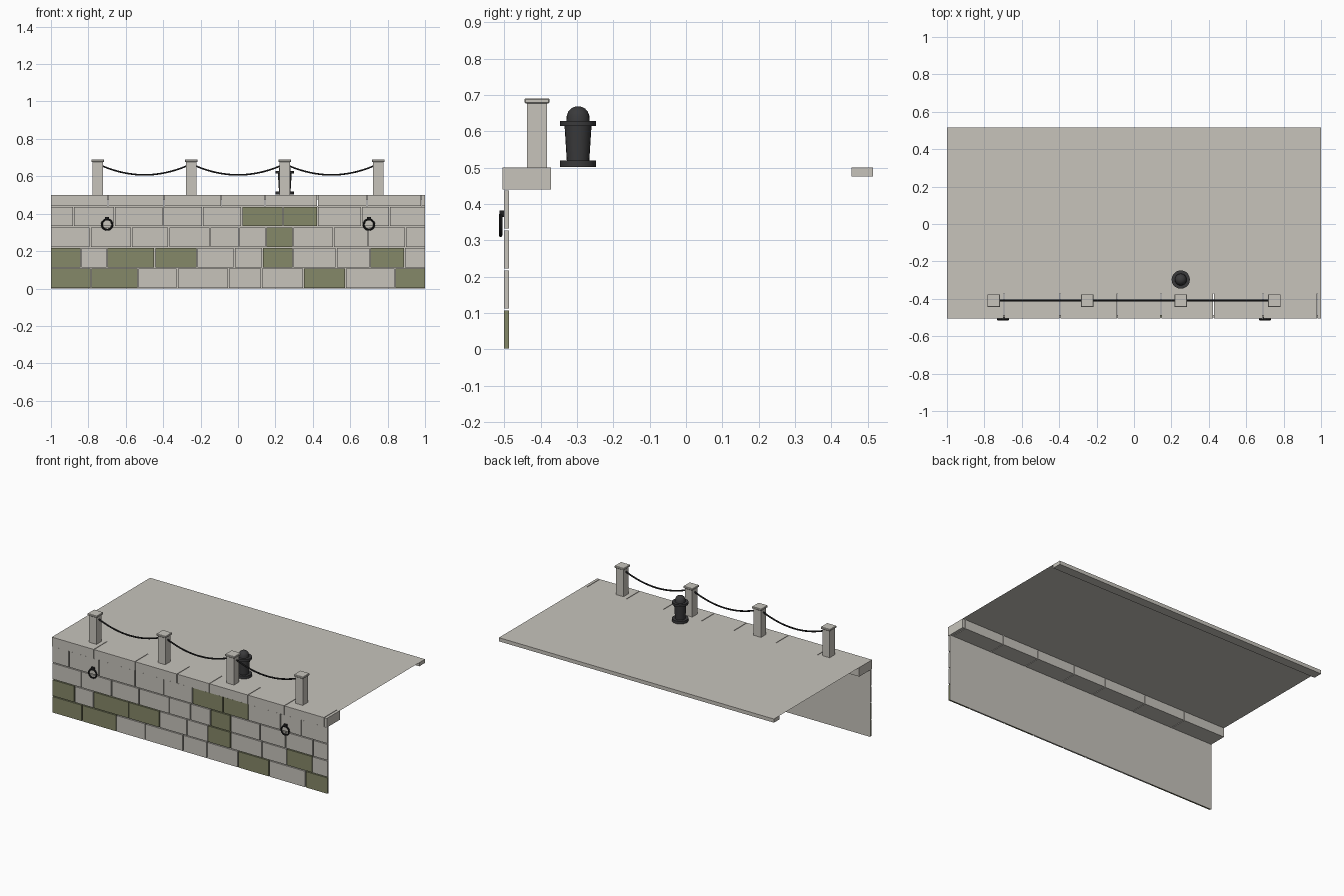
import bpy
import bmesh
from math import radians
from mathutils import Matrix, Vector

cube = bpy.data.objects.get("Cube")
if cube:
    bpy.data.objects.remove(cube, do_unlink=True)


def material(name, color):
    mat = bpy.data.materials.new(name)
    mat.use_nodes = True
    mat.diffuse_color = (*color, 1)
    mat.node_tree.nodes["Principled BSDF"].inputs["Base Color"].default_value = (*color, 1)
    return mat


stone = material("pale stone", (0.57, 0.55, 0.5))
moss = material("mossy stone", (0.235, 0.246, 0.138))
iron = material("cast iron", (0.042, 0.042, 0.044))
black = material("black chain", (0.015, 0.015, 0.016))


def finish(name, bm, mats, smooth=False):
    mesh = bpy.data.meshes.new(name)
    bmesh.ops.recalc_face_normals(bm, faces=bm.faces)
    bm.to_mesh(mesh)
    bm.free()
    for mat in mats:
        mesh.materials.append(mat)
    obj = bpy.data.objects.new(name, mesh)
    bpy.context.collection.objects.link(obj)
    if smooth:
        bpy.ops.object.select_all(action="DESELECT")
        obj.select_set(True)
        bpy.context.view_layer.objects.active = obj
        bpy.ops.object.shade_smooth_by_angle(angle=radians(35))
    return obj


def add_box(bm, low, high, slot=0):
    low, high = Vector(low), Vector(high)
    place = Matrix.Translation((low + high) / 2) @ Matrix.Diagonal((*(high - low), 1))
    verts = bmesh.ops.create_cube(bm, size=1, matrix=place)["verts"]
    for face in {f for v in verts for f in v.link_faces}:
        face.material_index = slot
    return verts


def add_sheet(name, corners):
    bm = bmesh.new()
    bm.faces.new([bm.verts.new(c) for c in corners])
    return finish(name, bm, [stone])


def lathe(name, profile, center, mat, sides=16):
    bm = bmesh.new()
    points = [bm.verts.new((r, 0, z)) for r, z in profile]
    edges = [bm.edges.new(pair) for pair in zip(points, points[1:])]
    bmesh.ops.spin(bm, geom=points + edges, cent=(0, 0, 0), axis=(0, 0, 1),
                   angle=radians(360), steps=sides)
    bmesh.ops.remove_doubles(bm, verts=bm.verts, dist=0.0002)
    obj = finish(name, bm, [mat], smooth=True)
    obj.location = center
    return obj


def row_of_blocks(name, joints, y, z, gap, mossy=()):
    bm = bmesh.new()
    ends = [-1, *joints, 1]
    for i, (a, b) in enumerate(zip(ends, ends[1:])):
        left = a if i == 0 else a + gap
        right = b if b == 1 else b - gap
        add_box(bm, (left, y[0], z[0]), (right, y[1], z[1]), int(i in mossy))
    return finish(name, bm, [stone, moss])


# Wall backing and the courses of facing blocks
add_sheet("wall_backing", [(-1, -0.486, 0), (1, -0.486, 0), (1, -0.486, 0.44), (-1, -0.486, 0.44)])
courses = [
    ([-0.785, -0.535, -0.325, -0.05, 0.125, 0.35, 0.575, 0.84], (0, 1, 6, 8)),
    ([-0.84, -0.7, -0.445, -0.22, -0.02, 0.13, 0.295, 0.525, 0.705, 0.89], (0, 2, 3, 6, 9)),
    ([-0.79, -0.57, -0.37, -0.15, 0.005, 0.15, 0.295, 0.51, 0.695, 0.895], (6,)),
    ([-0.88, -0.66, -0.4, -0.19, 0.02, 0.24, 0.425, 0.66, 0.81], (5, 6)),
]
for i, (joints, mossy) in enumerate(courses):
    row_of_blocks(f"block_course_{i + 1}", joints, (-0.5, -0.487),
                  (0.11 * i + 0.003, 0.11 * i + 0.107), 0.003, mossy)

# Coping, deck and rear kerb
row_of_blocks("coping", [-0.695, -0.395, -0.09, 0.145, 0.425, 0.69, 0.98],
              (-0.505, -0.371), (0.44, 0.5), 0.002)
add_sheet("quay_deck", [(-1, -0.371, 0.5), (1, -0.371, 0.5), (1, 0.455, 0.5), (-1, 0.455, 0.5)])
bm = bmesh.new()
add_box(bm, (-1, 0.455, 0.476), (1, 0.515, 0.5))
finish("rear_kerb", bm, [stone])

# Railing posts with bevelled caps
post_y = -0.41
post_xs = [-0.75, -0.25, 0.25, 0.75]
for i, x in enumerate(post_xs):
    bm = bmesh.new()
    add_box(bm, (x - 0.027, post_y - 0.027, 0.5), (x + 0.027, post_y + 0.027, 0.677))
    cap = add_box(bm, (x - 0.034, post_y - 0.034, 0.677), (x + 0.034, post_y + 0.034, 0.69))
    edges = list({e for v in cap for e in v.link_edges})
    bmesh.ops.bevel(bm, geom=edges, offset=0.002, segments=1, affect="EDGES")
    finish(f"post_{i + 1}", bm, [stone])

# Sagging chains between the posts
for i, (a, b) in enumerate(zip(post_xs, post_xs[1:])):
    curve = bpy.data.curves.new(f"chain_{i + 1}", "CURVE")
    curve.dimensions = "3D"
    curve.bevel_depth = 0.005
    curve.bevel_resolution = 1
    curve.use_fill_caps = True
    steps = 16
    spline = curve.splines.new("POLY")
    spline.points.add(steps)
    for k, point in enumerate(spline.points):
        t = k / steps
        x = a + 0.025 + (b - a - 0.05) * t
        point.co = (x, post_y, 0.655 - 0.19 * t * (1 - t), 1)
    curve.materials.append(black)
    bpy.context.collection.objects.link(bpy.data.objects.new(f"chain_{i + 1}", curve))

# Mooring bollard
lathe("bollard", [(0, 0.002), (0.049, 0.002), (0.049, 0.02), (0.031, 0.02), (0.037, 0.114),
                  (0.049, 0.114), (0.049, 0.129), (0.032, 0.129), (0.031, 0.143),
                  (0.027, 0.154), (0.02, 0.162), (0.011, 0.167), (0, 0.169)],
      (0.25, -0.297, 0.5), iron, 20)

# Mooring rings hung from small brackets
for side, x in (("right", -0.7), ("left", 0.7)):
    bpy.ops.mesh.primitive_torus_add(
        location=(x, -0.51, 0.342), rotation=(radians(90), 0, 0), major_segments=20,
        minor_segments=8, major_radius=0.028, minor_radius=0.005)
    ring = bpy.context.object
    ring.name = f"{side}_mooring_ring"
    ring.data.materials.append(black)
    bpy.ops.object.shade_smooth_by_angle(angle=radians(35))
    bm = bmesh.new()
    add_box(bm, (x - 0.011, -0.513, 0.364), (x + 0.011, -0.498, 0.382))
    finish(f"{side}_ring_bracket", bm, [black])
